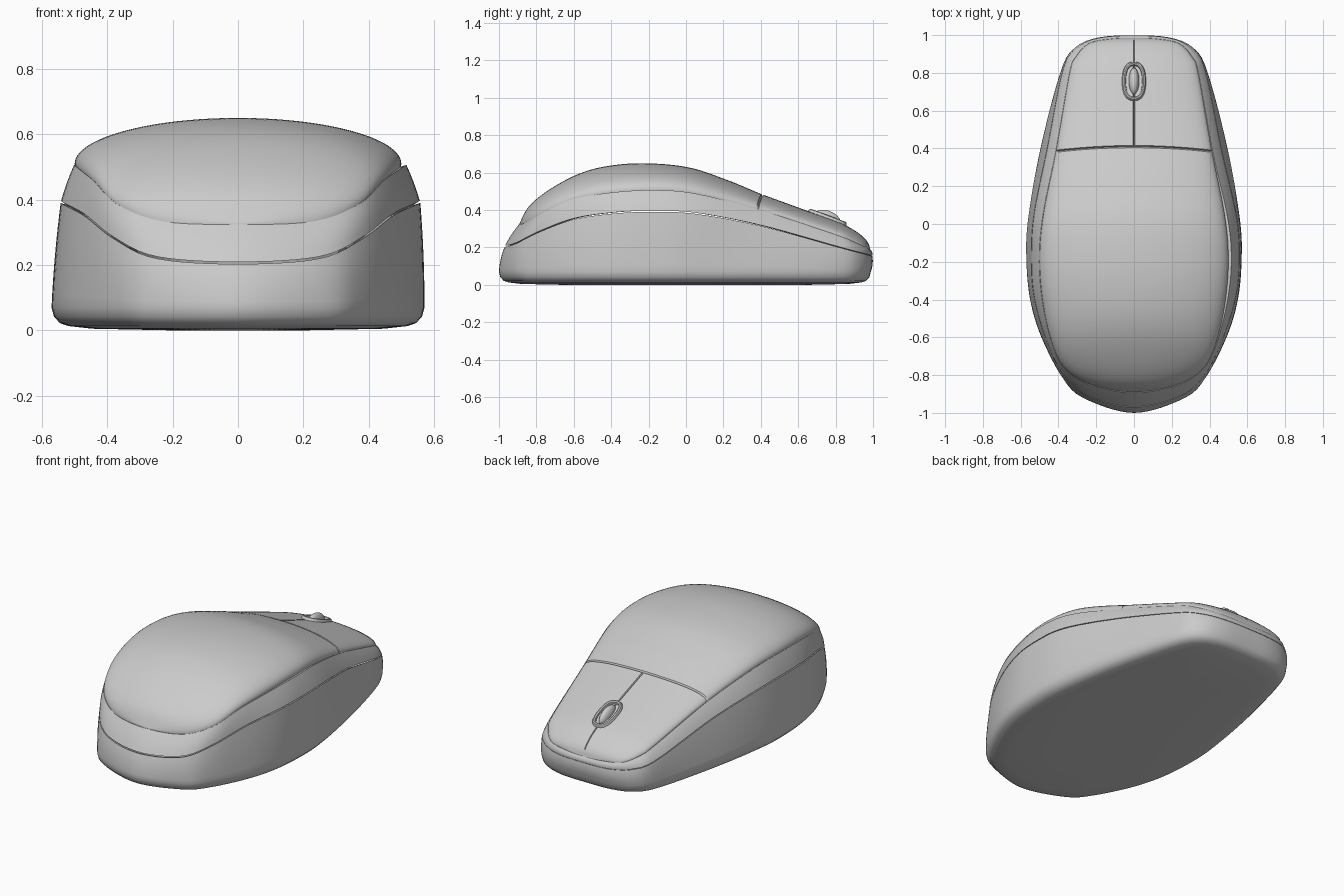
import bpy, bmesh, math
from mathutils import Vector

cube = bpy.data.objects.get("Cube")
if cube:
    bpy.data.objects.remove(cube, do_unlink=True)

grey = bpy.data.materials.new("light_grey_plastic")
grey.use_nodes = True
GREY = (0.6, 0.6, 0.6, 1)
grey.diffuse_color = GREY
grey.node_tree.nodes["Principled BSDF"].inputs["Base Color"].default_value = GREY

N = 72  # samples along half an outline


def spline(points, mirrored=True):
    """Smooth curve through points, resampled evenly; mirrored ends meet the centre line squarely."""
    p = [Vector(q) for q in points]
    flip = lambda v: Vector((-v.x, v.y, v.z))
    first, last = (flip(p[1]), flip(p[-2])) if mirrored else (p[0], p[-1])
    p = [first] + p + [last]
    dense = []
    for a, b, c, d in zip(p, p[1:], p[2:], p[3:]):
        for k in range(20):
            t = k / 20
            dense.append(0.5 * (2 * b + (c - a) * t + (2 * a - 5 * b + 4 * c - d) * t * t
                                + (3 * b - a - 3 * c + d) * t ** 3))
    dense.append(p[-2])
    run = [0]
    for a, b in zip(dense, dense[1:]):
        run.append(run[-1] + (b - a).length)
    out, j = [], 0
    for i in range(N + 1):
        s = run[-1] * i / N
        while j < len(run) - 2 and run[j + 1] < s:
            j += 1
        out.append(dense[j].lerp(dense[j + 1], (s - run[j]) / (run[j + 1] - run[j])))
    return out


def lookup(curve, y, axis):
    """Value of a curve at a given y."""
    for a, b in zip(curve, curve[1:]):
        if a.y <= y <= b.y and b.y > a.y:
            return a.lerp(b, (y - a.y) / (b.y - a.y))[axis]
    return (curve[0] if y < curve[0].y else curve[-1])[axis]


def full_ring(half):
    return half + [Vector((-v.x, v.y, v.z)) for v in half[-2:0:-1]]


def inset(ring, d, dz=0.0):
    return [Vector((v.x * (1 - d / 0.55), v.y * (1 - d), v.z + dz)) for v in ring]


def blend(a, b, t, bulge=0.0):
    k = 1 + bulge * 4 * t * (1 - t)
    return [Vector((*(p.lerp(q, t).xy * k), p.lerp(q, t).z)) for p, q in zip(a, b)]


def skin(name, rings, closed=True, cap=False):
    """Mesh object made of quads between successive rows of points."""
    bm = bmesh.new()
    rows = [[bm.verts.new(v) for v in r] for r in rings]
    n = len(rows[0])
    for a, b in zip(rows, rows[1:]):
        for i in range(n if closed else n - 1):
            j = (i + 1) % n
            bm.faces.new((a[i], a[j], b[j], b[i]))
    if cap:
        bm.faces.new(rows[0][::-1])
    bmesh.ops.remove_doubles(bm, verts=bm.verts, dist=1e-5)
    mesh = bpy.data.meshes.new(name)
    bm.to_mesh(mesh)
    bm.free()
    obj = bpy.data.objects.new(name, mesh)
    bpy.context.collection.objects.link(obj)
    finish(obj)
    return obj


def finish(obj):
    obj.data.materials.append(grey)
    bpy.ops.object.select_all(action='DESELECT')
    obj.select_set(True)
    bpy.context.view_layer.objects.active = obj
    bpy.ops.object.shade_smooth_by_angle(angle=math.radians(35))


# Half outlines from the palm end to the button end
foot = spline([(0, -1, .07), (.27, -.92, .07), (.38, -.81, .07), (.49, -.6, .07), (.55, -.4, .07),
               (.57, -.18, .07), (.56, .03, .07), (.495, .4, .07), (.39, .8, .07),
               (.31, .93, .07), (.18, .98, .07), (0, .988, .07)])
lower_seam = spline([(0, -.97, .203), (.25, -.91, .22), (.38, -.79, .28), (.47, -.6, .35), (.53, -.38, .382),
                     (.543, -.18, .39), (.53, .05, .38), (.46, .4, .315), (.375, .82, .2),
                     (.3, .935, .17), (.18, .985, .157), (0, .996, .155)])
upper_seam = spline([(0, -.89, .328), (.23, -.85, .337), (.37, -.76, .39), (.44, -.61, .46), (.485, -.4, .497),
                     (.5, -.18, .51), (.48, .05, .492), (.41, .4, .402), (.34, .8, .27),
                     (.31, .88, .238), (.24, .955, .205), (.12, .98, .193), (0, .985, .19)])
spine = spline([(0, -.89, .328), (0, -.84, .42), (0, -.73, .51), (0, -.57, .595), (0, -.41, .637),
                (0, -.21, .65), (0, .02, .627), (0, .23, .557), (0, .4, .487), (0, .61, .41),
                (0, .85, .32), (0, .96, .245), (0, .985, .19)], mirrored=False)


def thumb_side(ring):
    """Push the +x side out a little to open the gap beside the cover."""
    return [Vector((v.x * (1 + (.028 * math.exp(-((v.y + .15) / .4) ** 2) if v.x > 0 else 0)), v.y, v.z))
            for v in ring]


base = full_ring(foot)
low = thumb_side(full_ring(lower_seam))
high = thumb_side(full_ring(upper_seam))

# Lower shell with rounded underside
under = [inset(base, d, z - .07) for d, z in ((.35, 0), (.12, .005), (.05, .013), (.025, .022), (.007, .042))]
wall = [blend(base, low, t / 8, .006) for t in range(9)]
skin("lower_shell", under + wall + [inset(low, .025, -.008)], cap=True)

# Side band between the two seams
strip = [blend(low, high, .05 + .92 * t / 5, .006) for t in range(6)]
skin("side_band", [inset(strip[0], .025)] + strip + [inset(strip[-1], .04, -.012)])

# Domed cover with button grooves
CROSS = .41
ys = [v.y for v in upper_seam if abs(v.y - CROSS) > .02]
ys = sorted(ys + [CROSS + d for d in (-.014, -.006, 0, .006, .014)])
us = sorted([math.sin(math.pi * (k / 40 - .5)) for k in range(41)] + [-.012, .012])
cover = []
for y in ys:
    row = []
    for u in us:
        yy = y - .025 * u * u * math.exp(-((y - CROSS) / .15) ** 2)
        width, edge = lookup(upper_seam, yy, 0), lookup(upper_seam, yy, 2)
        z = edge + (lookup(spine, yy, 2) - edge) * math.sqrt(max(0, 1 - u * u))
        if y == CROSS or (abs(u) < .001 and CROSS < y < .97):
            z -= .012
        row.append(Vector((u * width, yy, z)))
    skirt = [Vector((v.x * .985, v.y, v.z - .04)) for v in (row[0], row[-1])]
    cover.append([skirt[0]] + row + [skirt[1]])
skin("top_cover", cover, closed=False)

# Oval wheel surround, tilted to follow the buttons
TILT = -.36


def oval(a, b, z):
    ring = []
    for k in range(48):
        c, s = math.cos(k * math.tau / 48), math.sin(k * math.tau / 48)
        ring.append(Vector((a * math.copysign(abs(c) ** .8, c), b * math.copysign(abs(s) ** .8, s), z)))
    return ring


surround = skin("wheel_surround", [oval(.064 - k, .11 - k, z) for k, z in
                                   ((0, -.02), (.001, .004), (.006, .013), (.013, .016), (.02, .012), (.025, -.02))])
surround.location = (0, .755, .357)
surround.rotation_euler.x = TILT

# Scroll wheel
bpy.ops.mesh.primitive_uv_sphere_add(segments=32, ring_count=20, radius=1, location=(0, .755, .35))
wheel = bpy.context.object
wheel.name = "scroll_wheel"
wheel.scale = (.028, .075, .046)
wheel.rotation_euler.x = TILT
finish(wheel)
